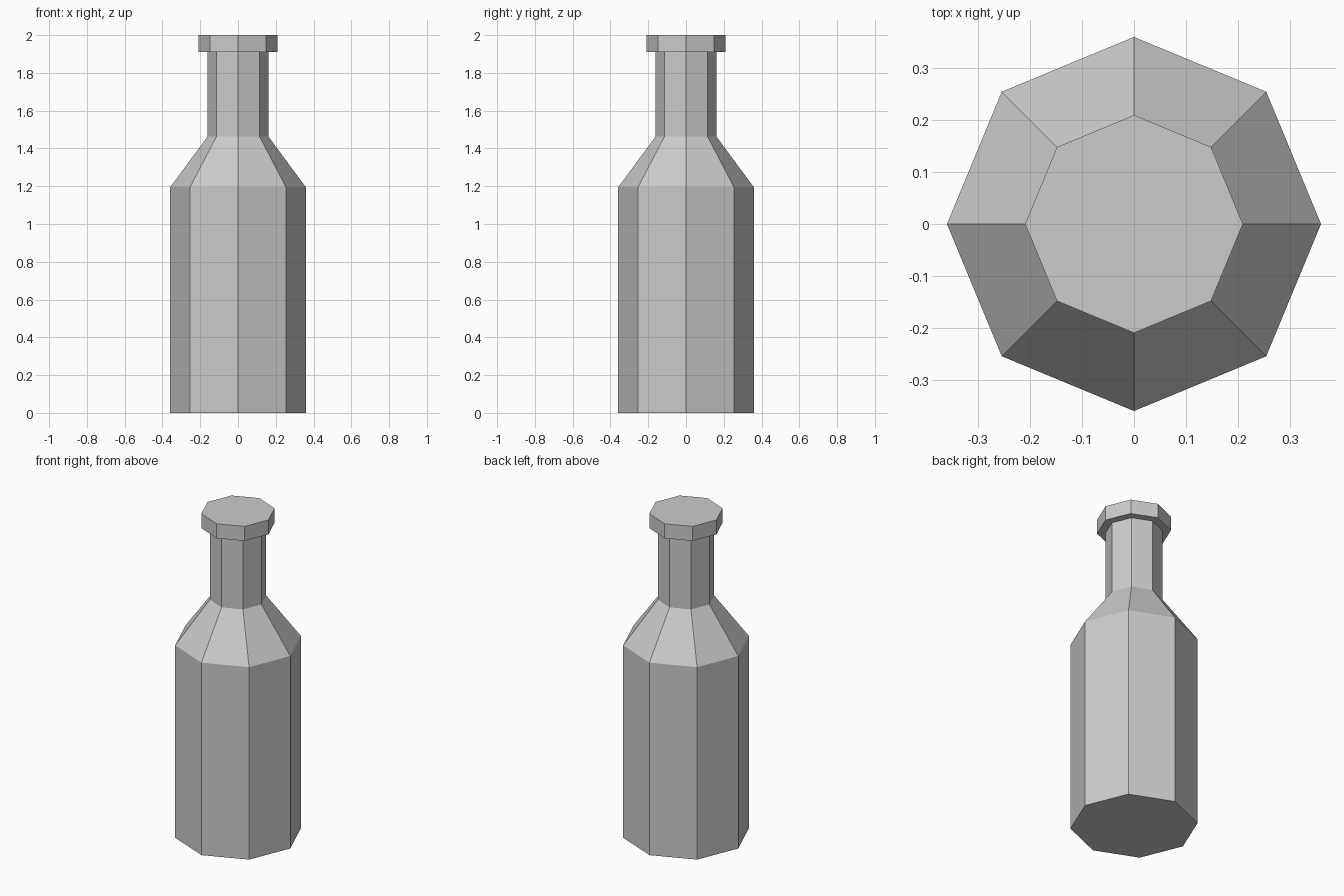
import bpy, bmesh
from math import cos, sin, tau

if "Cube" in bpy.data.objects:
    bpy.data.objects.remove(bpy.data.objects["Cube"])

SIDES = 8
# (radius, height) from the base up to the lip
PROFILE = [(0.359, 0.0), (0.359, 1.195), (0.161, 1.463),
           (0.161, 1.91), (0.209, 1.91), (0.209, 2.0)]


def lathe(name, profile, sides):
    bm = bmesh.new()
    rings = [[bm.verts.new((r * cos(tau * i / sides), r * sin(tau * i / sides), z))
              for i in range(sides)] for r, z in profile]
    # walls between neighbouring rings
    for low, high in zip(rings, rings[1:]):
        for i in range(sides):
            j = (i + 1) % sides
            bm.faces.new((low[i], low[j], high[j], high[i]))
    # flat base and top
    bm.faces.new(rings[0][::-1])
    bm.faces.new(rings[-1])
    mesh = bpy.data.meshes.new(name)
    bm.to_mesh(mesh)
    bm.free()
    obj = bpy.data.objects.new(name, mesh)
    bpy.context.collection.objects.link(obj)
    return obj


# Octagonal bottle: body, sloped shoulder, neck and lip in one closed shell
lathe("bottle", PROFILE, SIDES)
